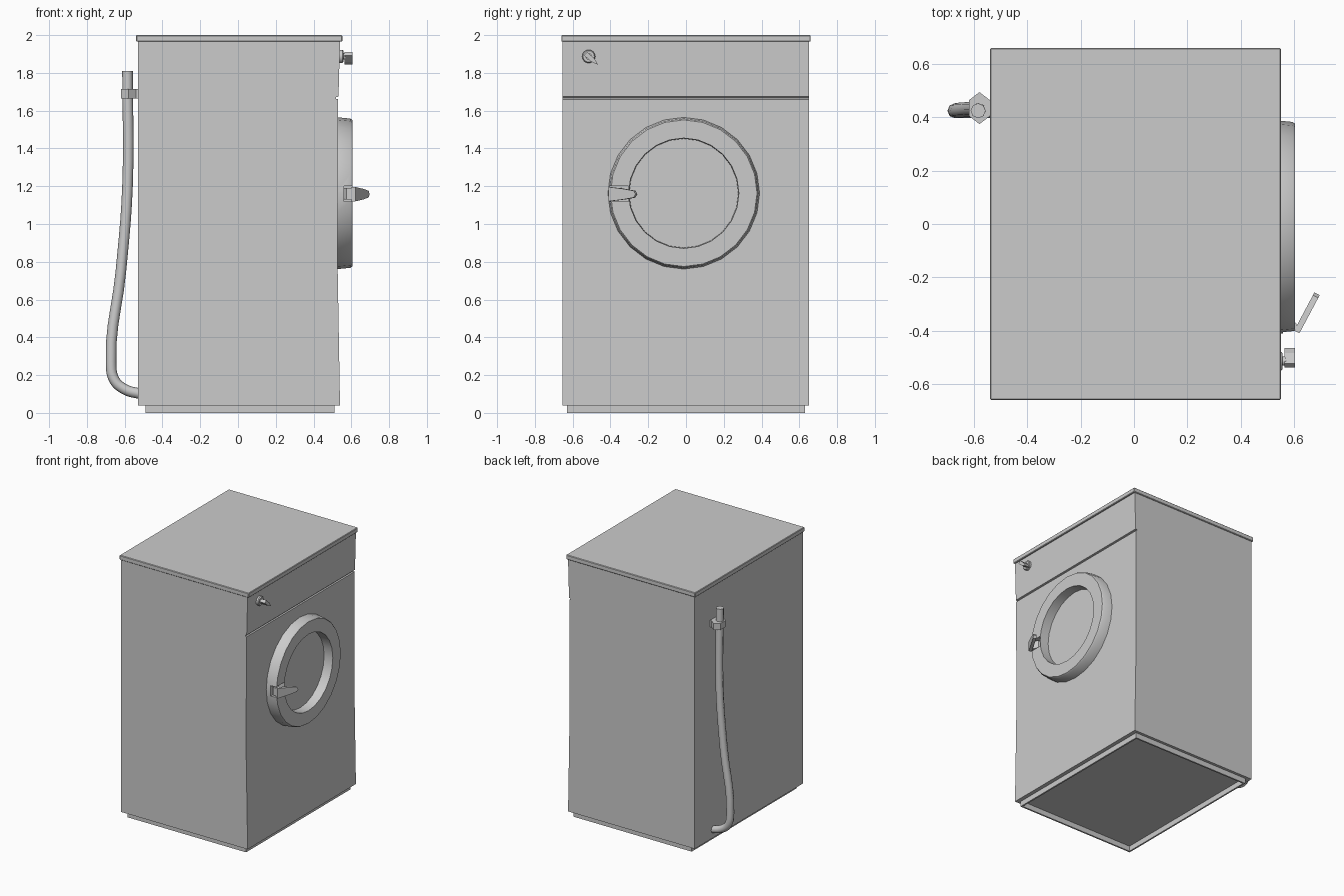
import bpy, bmesh, math
from mathutils import Vector, Matrix

cube = bpy.data.objects.get("Cube")
if cube:
    bpy.data.objects.remove(cube, do_unlink=True)

grey = bpy.data.materials.new("light_grey")
grey.use_nodes = True
TONE = (0.6, 0.6, 0.6, 1)
grey.diffuse_color = TONE
grey.node_tree.nodes["Principled BSDF"].inputs["Base Color"].default_value = TONE


def finish(name, bm, smooth=False):
    bmesh.ops.recalc_face_normals(bm, faces=bm.faces)
    mesh = bpy.data.meshes.new(name)
    bm.to_mesh(mesh)
    bm.free()
    obj = bpy.data.objects.new(name, mesh)
    bpy.context.collection.objects.link(obj)
    mesh.materials.append(grey)
    if smooth:
        bpy.ops.object.select_all(action="DESELECT")
        obj.select_set(True)
        bpy.context.view_layer.objects.active = obj
        bpy.ops.object.shade_smooth_by_angle(angle=math.radians(35))
    return obj


def box(name, lo, hi, bevel=0):
    lo, hi = Vector(lo), Vector(hi)
    bm = bmesh.new()
    bmesh.ops.create_cube(bm, size=1)
    for v in bm.verts:
        v.co = (lo + hi) / 2 + v.co * (hi - lo)
    if bevel:
        bmesh.ops.bevel(bm, geom=bm.edges[:], offset=bevel, segments=1, affect="EDGES")
    return finish(name, bm)


def extrude(name, outline, origin, u, v, depth):
    """Flat outline on axes u, v pushed along the depth vector."""
    bm = bmesh.new()
    o, u, v = Vector(origin), Vector(u), Vector(v)
    face = bm.faces.new([bm.verts.new(o + u * a + v * b) for a, b in outline])
    moved = bmesh.ops.extrude_face_region(bm, geom=[face])["geom"]
    bmesh.ops.translate(bm, vec=Vector(depth),
                        verts=[e for e in moved if isinstance(e, bmesh.types.BMVert)])
    return finish(name, bm)


def lathe_x(name, profile, y, z, sides, closed=False):
    """Spin (x, radius) points round an axis parallel to x."""
    bm = bmesh.new()
    rings = []
    for x, r in profile:
        rings.append([bm.verts.new((x, y + r * math.cos(t), z + r * math.sin(t)))
                      for t in (math.tau * i / sides for i in range(sides))])
    pairs = list(zip(rings, rings[1:])) + ([(rings[-1], rings[0])] if closed else [])
    for a, b in pairs:
        for i in range(sides):
            j = (i + 1) % sides
            bm.faces.new((a[i], a[j], b[j], b[i]))
    if not closed:
        bm.faces.new(rings[0])
        bm.faces.new(rings[-1])
    return finish(name, bm, smooth=True)


def cut(target, cutter):
    mod = target.modifiers.new("cut", "BOOLEAN")
    mod.object, mod.solver = cutter, "EXACT"
    cutter.hide_render = True
    cutter.hide_set(True)


# Cabinet: the front is very slightly hollow at mid height
front_profile = [(-0.53, 0.04), (0.54, 0.04), (0.527, 0.8), (0.53, 1.66),
                 (0.52, 1.663), (0.52, 1.671), (0.532, 1.674), (0.54, 1.965), (-0.53, 1.965)]
extrude("cabinet", front_profile, (0, -0.655, 0), (1, 0, 0), (0, 0, 1), (0, 1.307, 0))
box("lid", (-0.54, -0.66, 1.965), (0.552, 0.66, 2.0), 0.004)

# Hollow plinth
for side in (-1, 1):
    box("plinth_side", (-0.49, side * 0.625 - 0.006, 0), (0.51, side * 0.625 + 0.006, 0.045))
for x in (-0.484, 0.504):
    box("plinth_end", (x - 0.006, -0.63, 0), (x + 0.006, 0.63, 0.045))

# Door ring with a notch for the handle, and the glass behind it
DY, DZ = -0.012, 1.163
ring = lathe_x("door_ring", [(0.515, 0.403), (0.595, 0.395), (0.605, 0.388),
                             (0.605, 0.292), (0.515, 0.288)], DY, DZ, 24, closed=True)
notch = box("notch_cutter", (0.56, -0.45, 1.12), (0.65, -0.305, 1.2))
cut(ring, notch)
lathe_x("door_glass", [(0.515, 0.292), (0.534, 0.292)], DY, DZ, 24)

# Door handle: pivot block and tapering lever
extrude("handle_pivot", [(0.56, -0.37), (0.575, -0.40), (0.612, -0.402), (0.61, -0.375),
                         (0.585, -0.345), (0.56, -0.34)],
        (0, 0, 1.13), (1, 0, 0), (0, 1, 0), (0, 0, 0.06))
along = Vector((0.076, 0.143, 0)).normalized()
lever = [(0, -0.038), (0.09, -0.028), (0.15, -0.018), (0.162, 0),
         (0.15, 0.018), (0.09, 0.028), (0, 0.038)]
extrude("handle_lever", lever, (0.601, -0.4, 1.158), along, (0, 0, 1), (0.02, -0.01, 0))

# Programme knob with a diagonal pointer grip
KY, KZ = -0.515, 1.887
lathe_x("knob_disc", [(0.53, 0.035), (0.552, 0.035), (0.558, 0.03)], KY, KZ, 16)
lathe_x("knob_neck", [(0.55, 0.017), (0.57, 0.017)], KY, KZ, 12)
extrude("knob_grip", [(-0.022, -0.012), (0.03, -0.012), (0.066, 0), (0.03, 0.012), (-0.022, 0.012)],
        (0.565, KY, KZ), (0, 0.75, -0.66), (0, 0.66, 0.75), (0.04, 0, 0))

# Drain hose: a round tube swept along a curve on the back
curve = bpy.data.curves.new("drain_hose", "CURVE")
curve.dimensions = "3D"
curve.bevel_depth = 0.028
curve.bevel_resolution = 2
curve.use_fill_caps = True
path = [(-0.585, 0.425, 1.81), (-0.585, 0.43, 1.2), (-0.62, 0.43, 0.75), (-0.672, 0.425, 0.27),
        (-0.655, 0.425, 0.175), (-0.6, 0.425, 0.125), (-0.515, 0.425, 0.1)]
spline = curve.splines.new("BEZIER")
spline.resolution_u = 5
spline.bezier_points.add(len(path) - 1)
for point, co in zip(spline.bezier_points, path):
    point.co = co
    point.handle_left_type = point.handle_right_type = "AUTO"
curve.materials.append(grey)
hose = bpy.data.objects.new("drain_hose", curve)
bpy.context.collection.objects.link(hose)

# Hose clip: hexagonal collar and wall bracket
hexagon = [(0.045 * math.sin(math.tau * i / 6), 0.06 * math.cos(math.tau * i / 6)) for i in range(6)]
extrude("hose_collar", hexagon, (-0.58, 0.435, 1.665), (1, 0, 0), (0, 1, 0), (0, 0, 0.05))
box("hose_bracket", (-0.565, 0.405, 1.665), (-0.52, 0.465, 1.715))
